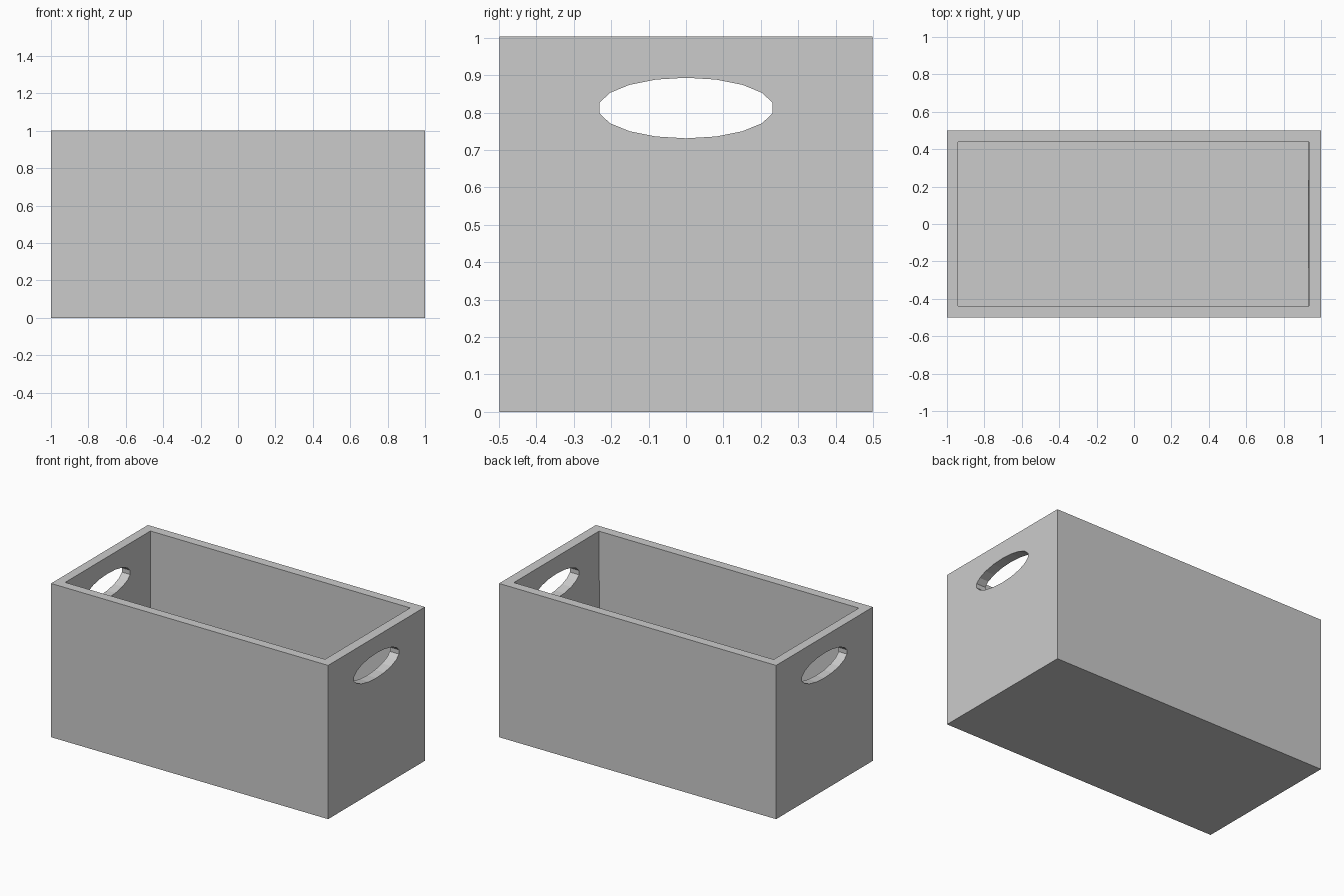
import bpy, bmesh
from math import sin, cos, tau

if "Cube" in bpy.data.objects:
    bpy.data.objects.remove(bpy.data.objects["Cube"])

HX, HY, H, WALL = 1.0, 0.499, 1.003, 0.06


def prism(name, points, offset):
    """Closed solid made by extruding a polygon along an offset."""
    bm = bmesh.new()
    face = bm.faces.new([bm.verts.new(p) for p in points])
    ext = bmesh.ops.extrude_face_region(bm, geom=[face], use_keep_orig=True)
    moved = [g for g in ext["geom"] if isinstance(g, bmesh.types.BMVert)]
    bmesh.ops.translate(bm, verts=moved, vec=offset)
    bmesh.ops.recalc_face_normals(bm, faces=bm.faces)
    mesh = bpy.data.meshes.new(name)
    bm.to_mesh(mesh)
    bm.free()
    obj = bpy.data.objects.new(name, mesh)
    bpy.context.collection.objects.link(obj)
    return obj


def cut(target, cutter):
    """Subtract a solid, apply the result and discard the cutter."""
    cutter.hide_render = True
    mod = target.modifiers.new("cut", "BOOLEAN")
    mod.operation, mod.solver, mod.object = "DIFFERENCE", "EXACT", cutter
    bpy.context.view_layer.objects.active = target
    bpy.ops.object.modifier_apply(modifier=mod.name)
    bpy.data.objects.remove(cutter)


# Outer crate block
crate = prism("crate", [(-HX, -HY, 0), (HX, -HY, 0), (HX, -HY, H), (-HX, -HY, H)],
              (0, 2 * HY, 0))

# Inner cavity, with one end wall leaning very slightly
iy = HY - WALL
cavity = prism("cavity_cutter",
               [(-0.94, -iy, WALL), (0.93, -iy, WALL), (0.936, -iy, 1.1), (-0.94, -iy, 1.1)],
               (0, 2 * iy, 0))
cut(crate, cavity)

# 18-sided oval hand holes through both end walls
N = 18
oval = [(-1.5, 0.235 * sin(tau * i / N), 0.812 + 0.081 * cos(tau * i / N)) for i in range(N)]
cut(crate, prism("handle_cutter", oval, (3, 0, 0)))
